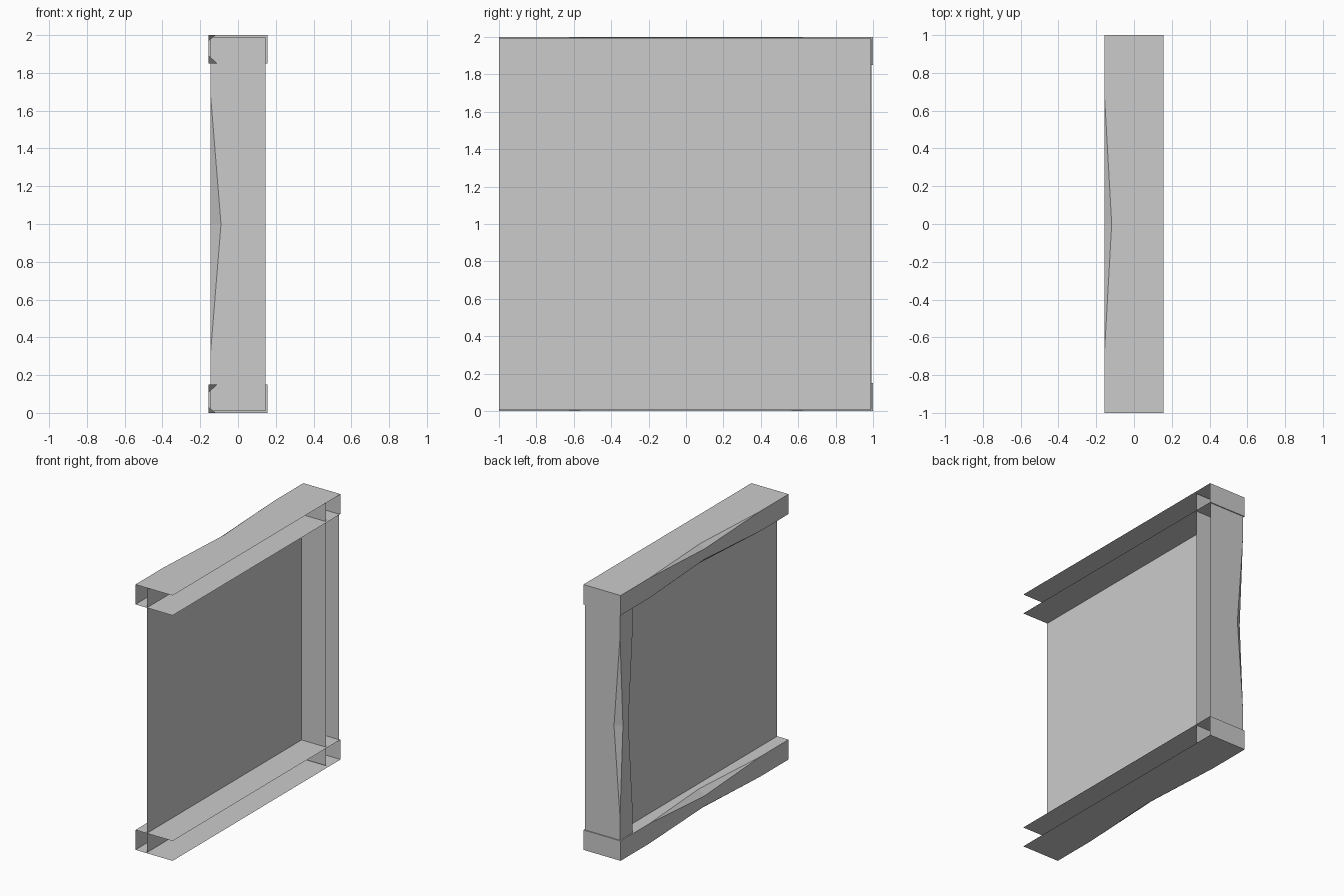
import bpy
import bmesh

old = bpy.data.objects.get("Cube")
if old:
    bpy.data.objects.remove(old, do_unlink=True)

# Single plain grey for everything
grey = bpy.data.materials.new("plain_grey")
grey.use_nodes = True
grey.diffuse_color = (0.6, 0.6, 0.6, 1)
grey.node_tree.nodes["Principled BSDF"].inputs["Base Color"].default_value = grey.diffuse_color


def make_object(name, faces):
    """Builds one flat-shaded sheet object from lists of corner points."""
    bm = bmesh.new()
    for points in faces:
        bm.faces.new([bm.verts.new(p) for p in points])
    bmesh.ops.remove_doubles(bm, verts=bm.verts[:], dist=0.0001)
    bmesh.ops.recalc_face_normals(bm, faces=bm.faces[:])
    mesh = bpy.data.meshes.new(name)
    bm.to_mesh(mesh)
    bm.free()
    mesh.materials.append(grey)
    obj = bpy.data.objects.new(name, mesh)
    bpy.context.collection.objects.link(obj)
    return obj


def channel(name, place, half, width, chips, reach, cap):
    """U-shaped channel, open on one side, with a chip in each web edge.
    u runs along it, v from outer to inner flange, w from web to open side.
    chips: (cut into flange, cut into web) for outer and inner edge."""
    depth = 0.15
    faces = []
    web_edges = []
    for v, inward, (cut_flange, cut_web) in ((0, 1, chips[0]), (depth, -1, chips[1])):
        start, end = (-reach, v, 0), (reach, v, 0)
        on_flange = (0, v, cut_flange)
        on_web = (0, v + inward * cut_web, 0)
        # Flange with its notch
        faces.append([(-half, v, width), (half, v, width), (half, v, 0),
                      end, on_flange, start, (-half, v, 0)])
        # Two facets closing the chip
        faces.append([start, on_flange, on_web])
        faces.append([end, on_web, on_flange])
        web_edges.append([(-half, v, 0), start, on_web, end, (half, v, 0)])
    # Web between both notched edges
    faces.append(web_edges[0] + web_edges[1][::-1])
    if cap:
        faces.append([(half, 0, 0), (half, depth, 0), (half, depth, width), (half, 0, width)])
    return make_object(name, [[place(*p) for p in f] for f in faces])


beam_chips = ((0.037, 0.03), (0.045, 0.042))
post_chips = ((0.05, 0.035), (0.055, 0.05))

# Top and bottom rails, closed at the back
channel("top_rail", lambda u, v, w: (w - 0.155, u, 2 - v), 1, 0.31, beam_chips, 0.66, True)
channel("bottom_rail", lambda u, v, w: (w - 0.155, u, v), 1, 0.31, beam_chips, 0.66, True)

# Upright post at the back, slightly slimmer than the rails
channel("back_post", lambda u, v, w: (w - 0.145, 0.993 - v, u + 1), 0.99, 0.29, post_chips, 0.68, False)

# Thin wall panel filling the frame
make_object("wall_panel", [[(-0.06, y, z) for y, z in
                            ((-1, 0.005), (0.99, 0.005), (0.99, 1.995), (-1, 1.995))]])
